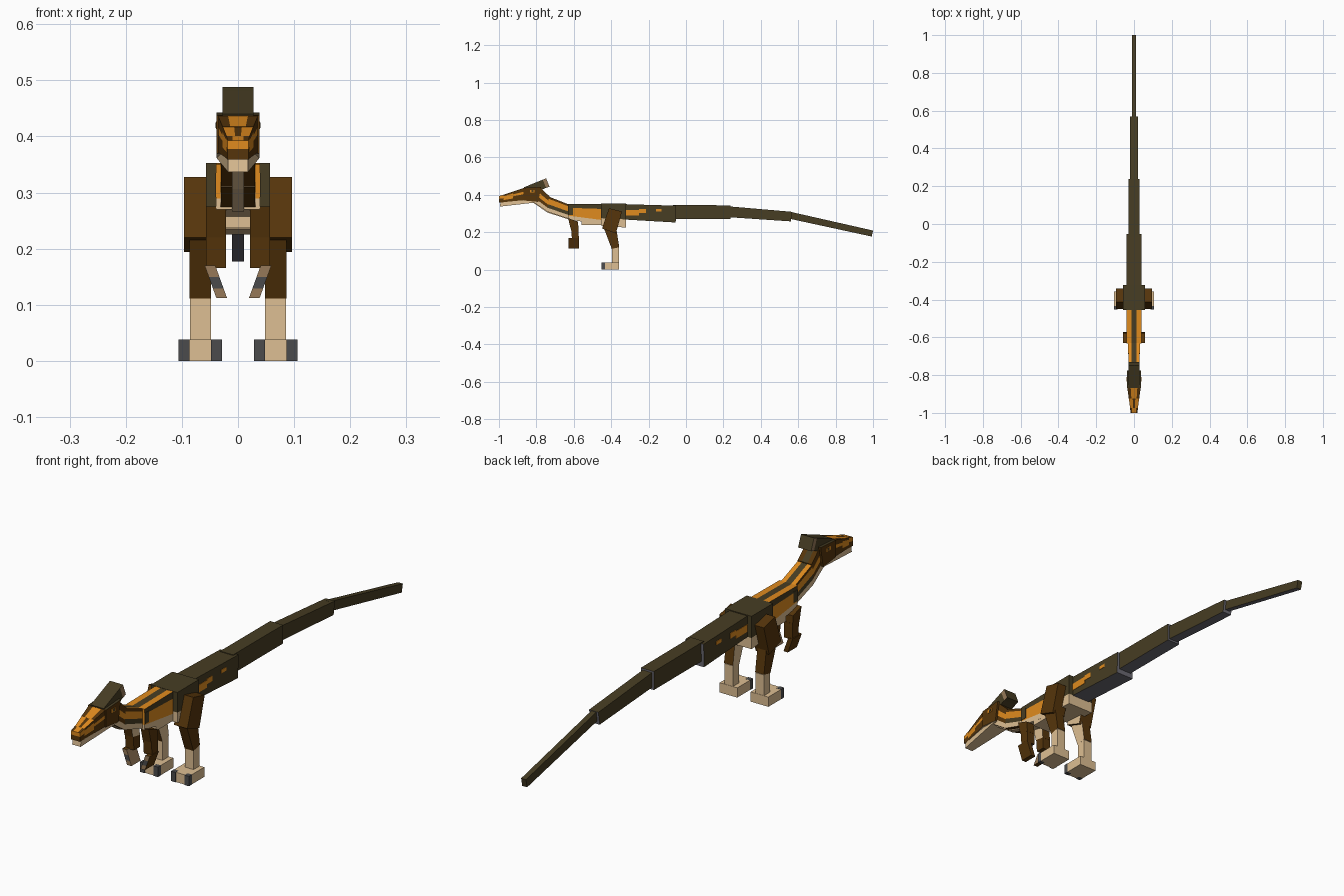
import bpy, bmesh

if "Cube" in bpy.data.objects:
    bpy.data.objects.remove(bpy.data.objects["Cube"])


def material(name, srgb):
    lin = [((c / 255 + 0.055) / 1.055) ** 2.4 for c in srgb] + [1]
    m = bpy.data.materials.new(name)
    m.use_nodes = True
    m.diffuse_color = lin
    bsdf = m.node_tree.nodes["Principled BSDF"]
    bsdf.inputs["Base Color"].default_value = lin
    bsdf.inputs["Roughness"].default_value = 0.9
    return m


COLOURS = ["olive", "brown", "orange", "beige", "grey", "slate", "taupe"]
MATS = [material(n, c) for n, c in zip(COLOURS, [
    (71, 61, 35), (86, 53, 11), (224, 139, 30), (222, 191, 147),
    (75, 75, 76), (108, 106, 114), (150, 121, 88)])]


def block(name, ft, bt, fb, bb, wf, wb, bands, top=None, stripe=None,
          bottom="beige", front=None, back=None, x=0, shear=0, inner=None):
    """Tapered block from four (y, z) side corners: front/back, top/bottom.
    bands: (depth from the top 0..1, colour) down the sides.
    stripe: (half width 0..1, colour) along the top."""
    bm = bmesh.new()
    depths = [0] + [d for d, _ in bands]
    cols = [c for _, c in bands]

    def ring(t, b, w):
        left, right = [], []
        for d in depths:
            y, z = [t[i] + (b[i] - t[i]) * d for i in (0, 1)]
            left.append(bm.verts.new((x - w + shear * d, y, z)))
            right.append(bm.verts.new((x + w + shear * d, y, z)))
        mid = []
        if stripe:
            mid = [bm.verts.new((x + s * w * stripe[0], *t)) for s in (-1, 1)]
        return left, right, mid

    def face(verts, colour):
        bm.faces.new(verts).material_index = COLOURS.index(colour)

    f, b = ring(ft, fb, wf), ring(bt, bb, wb)
    n = len(depths)
    # sides
    for k in (0, 1):
        is_inner = inner and ((k == 1) == (x < 0))
        for i in range(n - 1):
            face((f[k][i], f[k][i + 1], b[k][i + 1], b[k][i]),
                 inner if is_inner else cols[i])
    # underside
    face((f[0][-1], f[1][-1], b[1][-1], b[0][-1]), bottom)
    # top, split lengthwise where striped
    fr = [f[0][0]] + f[2] + [f[1][0]]
    br = [b[0][0]] + b[2] + [b[1][0]]
    for i in range(len(fr) - 1):
        c = stripe[1] if stripe and i == 1 else (top or cols[0])
        face((fr[i], fr[i + 1], br[i + 1], br[i]), c)
    # end caps, banded like the sides unless given
    for r, cap in ((f, front), (b, back)):
        for i in range(n - 1):
            edge = r[2] if i == 0 else []
            c = cap[i] if isinstance(cap, list) else cap or cols[i]
            face([r[0][i], *edge, r[1][i], r[1][i + 1], r[0][i + 1]], c)
    bmesh.ops.recalc_face_normals(bm, faces=bm.faces)
    me = bpy.data.meshes.new(name)
    bm.to_mesh(me)
    bm.free()
    for m in MATS:
        me.materials.append(m)
    ob = bpy.data.objects.new(name, me)
    bpy.context.collection.objects.link(ob)


def box(name, xr, yr, zr, colour):
    (y0, y1), (z0, z1) = yr, zr
    w = abs(xr[1] - xr[0]) / 2
    block(name, (y0, z1), (y1, z1), (y0, z0), (y1, z0), w, w,
          [(1, colour)], bottom=colour, x=sum(xr) / 2)


# Tail, four tapering links with slate undersides
tail = [((-.33, .35), (-.053, .342), (-.33, .268), (-.055, .252), .039),
        ((-.07, .345), (.238, .344), (-.07, .272), (.238, .272), .028),
        ((.22, .339), (.568, .309), (.22, .281), (.56, .258), .02),
        ((.55, .311), (1.0, .209), (.55, .273), (.993, .177), .0105)]
for i, (ft, bt, fb, bb, w) in enumerate(tail):
    block(f"tail_{i + 1}", ft, bt, fb, bb, w, w, [(1, "olive")],
          bottom="slate", back="olive" if i == 3 else "slate")

# Hips, chest and belly
block("hips", (-.455, .353), (-.322, .353), (-.455, .235), (-.322, .225),
      .057, .057, [(.66, "olive"), (1, "beige")])
block("chest", (-.632, .35), (-.45, .352), (-.632, .27), (-.45, .238),
      .039, .039, [(.24, "olive"), (.76, "orange"), (1, "beige")],
      top="orange", stripe=(.35, "olive"), front=["orange", "orange", "beige"])
box("belly", (-.0385, .0385), (-.56, -.45), (.238, .262), "beige")

# Neck, with a pale stripe down the throat
block("neck_lower", (-.733, .39), (-.62, .346), (-.743, .31), (-.62, .27),
      .03, .031, [(.14, "brown"), (.5, "orange"), (.74, "olive"),
                  (1, "beige")],
      top="orange", stripe=(.4, "olive"), bottom="brown")
block("neck_upper", (-.785, .443), (-.73, .392), (-.82, .364), (-.74, .309),
      .03, .03, [(.3, "brown"), (.55, "orange"), (.75, "brown"),
                 (1, "beige")],
      top="brown", stripe=(.4, "olive"), bottom="brown")
block("throat_lower", (-.743, .32), (-.62, .28), (-.743, .306), (-.62, .266),
      .011, .011, [(1, "beige")])
block("throat_upper", (-.81, .37), (-.735, .32), (-.82, .36), (-.742, .306),
      .011, .011, [(1, "beige")])

# Head
block("skull", (-.868, .437), (-.775, .443), (-.868, .37), (-.79, .362),
      .038, .038, [(1, "brown")], top="olive")
block("snout_rear", (-.925, .4175), (-.862, .438), (-.925, .366),
      (-.86, .372), .0275, .036,
      [(.3, "brown"), (.5, "orange"), (1, "brown")],
      top="brown", stripe=(.5, "orange"))
block("snout_front", (-.985, .397), (-.92, .419), (-.985, .36), (-.92, .3665),
      .019, .028, [(.2, "brown"), (.72, "orange"), (1, "brown")],
      top="orange", stripe=(.25, "brown"))
block("nose", (-1.0, .393), (-.975, .401), (-1.0, .359), (-.975, .36),
      .019, .0205, [(.45, "orange"), (1, "brown")], top="brown",
      stripe=(.5, "orange"))
block("jaw", (-.992, .361), (-.795, .378), (-.995, .337), (-.795, .36),
      .018, .037, [(1, "beige")])
block("crest", (-.867, .44), (-.766, .481), (-.847, .4), (-.748, .437),
      .028, .028, [(1, "olive")], bottom="olive")
block("crest_tip", (-.766, .481), (-.748, .488), (-.748, .437), (-.73, .443),
      .028, .028, [(1, "taupe")], top="olive", bottom="olive", back="olive")

for side, s in (("left", 1), ("right", -1)):
    # Eye and flank markings
    def mark(name, x, yr, zr, colour):
        box(f"{side}_{name}", (s * (x - .003), s * (x + .0015)), yr, zr, colour)

    mark("eye", .038, (-.835, -.81), (.413, .427), "orange")
    mark("pupil", .0385, (-.826, -.815), (.415, .425), "olive")
    mark("shoulder_patch", .039, (-.631, -.605), (.292, .335), "olive")
    mark("tail_patch", .039, (-.325, -.25), (.289, .318), "orange")
    mark("tail_patch_rear", .039, (-.25, -.215), (.302, .323), "orange")
    mark("tail_spot", .039, (-.16, -.13), (.31, .324), "orange")

    # Arm
    ax = s * .039
    block(f"{side}_upper_arm", (-.63, .275), (-.578, .257), (-.617, .22),
          (-.574, .213), .018, .018, [(1, "brown")], bottom="brown",
          x=ax, inner="beige")
    block(f"{side}_forearm", (-.615, .228), (-.575, .228), (-.61, .166),
          (-.573, .166), .0178, .0178, [(1, "brown")], bottom="brown", x=ax)
    block(f"{side}_hand", (-.628, .17), (-.572, .17), (-.628, .112),
          (-.572, .112), .0095, .0095,
          [(.35, "brown"), (.7, "brown"), (1, "brown")],
          front=["taupe", "grey", "taupe"], bottom="brown", x=s * .05,
          shear=-s * .021, inner="taupe")

    # Leg
    lx = s * .067
    block(f"{side}_thigh", (-.412, .328), (-.342, .311), (-.449, .22),
          (-.375, .194), .029, .029, [(1, "brown")], bottom="brown",
          x=lx, inner="beige")
    block(f"{side}_shin", (-.44, .225), (-.375, .235), (-.397, .111),
          (-.357, .12), .019, .019, [(1, "brown")], x=lx, inner="beige")
    box(f"{side}_ankle", (lx - .0188, lx + .0188), (-.396, -.358),
        (.03, .118), "beige")
    box(f"{side}_foot", (lx - .038, lx + .038), (-.45, -.357), (0, .038),
        "beige")
    for toe, d in (("inner", -1), ("outer", 1)):
        cx = lx + s * d * .029
        box(f"{side}_{toe}_claw", (cx - .0098, cx + .0098), (-.453, -.434),
            (0, .0385), "grey")
